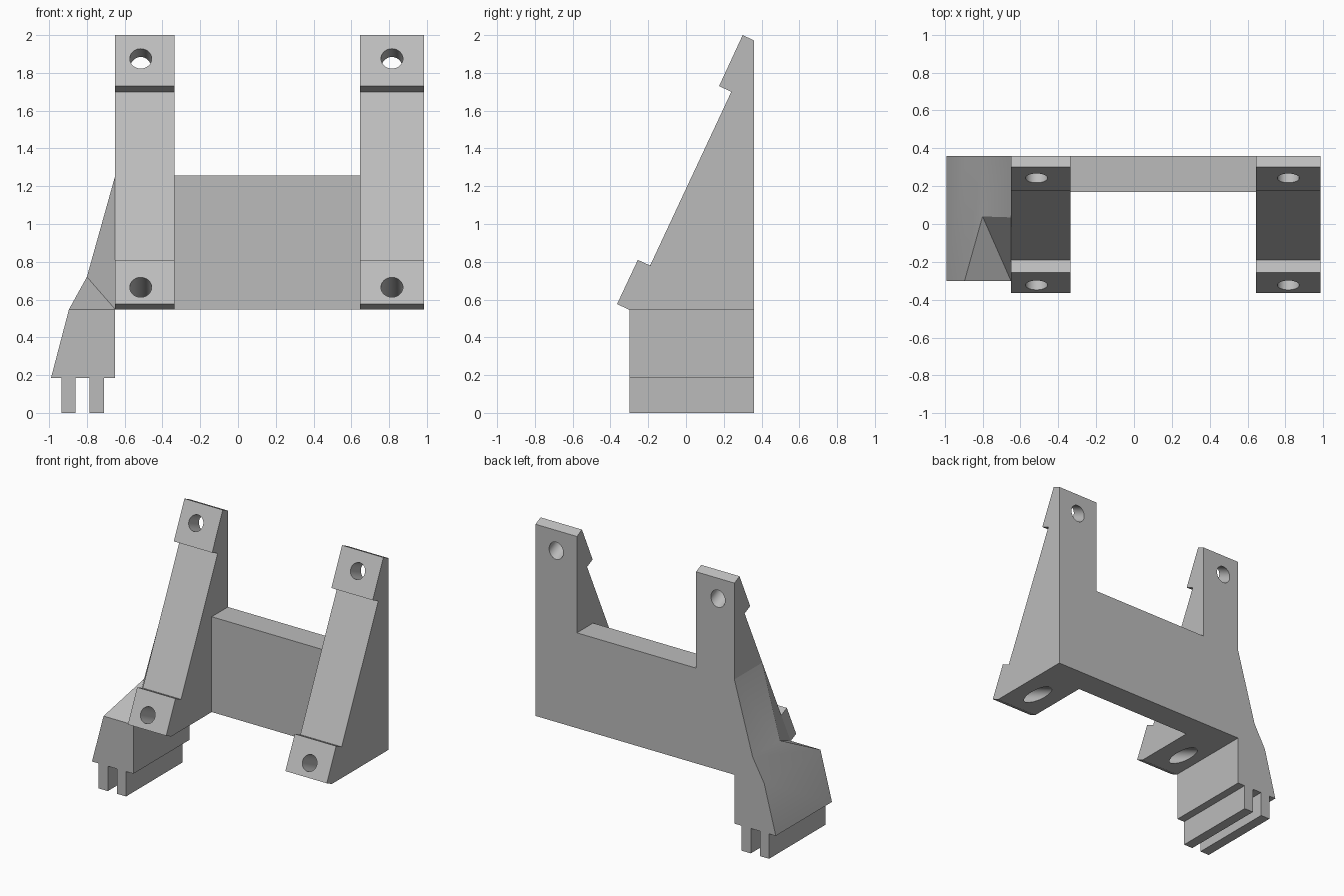
import bpy, bmesh, math

cube = bpy.data.objects.get("Cube")
if cube:
    bpy.data.objects.remove(cube, do_unlink=True)

grey = bpy.data.materials.new("plain grey")
grey.use_nodes = True
grey.diffuse_color = (0.5, 0.5, 0.5, 1)
grey.node_tree.nodes["Principled BSDF"].inputs["Base Color"].default_value = (0.5, 0.5, 0.5, 1)

BACK, CLIP_FRONT = 0.36, -0.30      # shared depth limits
BASE = 0.548                        # underside of brackets and plate
INNER_R, OUTER_R = -0.335, -0.65    # right bracket sides
INNER_L, OUTER_L = 0.645, 0.985     # left bracket sides


def make(name, verts, faces):
    """Mesh object with consistent outward normals."""
    bm = bmesh.new()
    vs = [bm.verts.new(v) for v in verts]
    for f in faces:
        bm.faces.new([vs[i] for i in f])
    bmesh.ops.recalc_face_normals(bm, faces=bm.faces)
    mesh = bpy.data.meshes.new(name)
    bm.to_mesh(mesh)
    bm.free()
    mesh.materials.append(grey)
    obj = bpy.data.objects.new(name, mesh)
    bpy.context.collection.objects.link(obj)
    return obj


def prism(name, start, end):
    """Solid between two matching outlines."""
    n = len(start)
    sides = [(i, (i + 1) % n, (i + 1) % n + n, i + n) for i in range(n)]
    return make(name, start + end, [tuple(range(n)), tuple(range(n, 2 * n))] + sides)


def box(name, x0, x1, y0, y1, z0, z1):
    ring = [(x0, y0), (x1, y0), (x1, y1), (x0, y1)]
    return prism(name, [(x, y, z0) for x, y in ring], [(x, y, z1) for x, y in ring])


def drill(obj, x, y, z, radius=0.058):
    """Bore a round hole square to the sloping front face."""
    bpy.ops.mesh.primitive_cylinder_add(vertices=40, radius=radius, depth=1.0,
                                        location=(x, y, z), rotation=(math.acos(0.424), 0, 0))
    cutter = bpy.context.object
    cutter.hide_render = True
    mod = obj.modifiers.new("hole", "BOOLEAN")
    mod.operation, mod.solver, mod.object = "DIFFERENCE", "EXACT", cutter
    graph = bpy.context.evaluated_depsgraph_get()
    mesh = bpy.data.meshes.new_from_object(obj.evaluated_get(graph))
    obj.modifiers.clear()
    obj.data = mesh
    mesh.materials.clear()
    mesh.materials.append(grey)
    for poly in mesh.polygons:
        poly.material_index = 0
    bpy.data.objects.remove(cutter, do_unlink=True)


parts = []

# Sloping brackets with raised screw pads
profile = [(BACK, BASE), (-0.305, BASE), (-0.365, 0.576), (-0.255, 0.81), (-0.19, 0.78),
           (0.24, 1.70), (0.175, 1.73), (0.30, 2.0), (BACK, 1.972)]
for name, x0, x1, hole_x in (("right_bracket", OUTER_R, INNER_R, -0.515),
                             ("left_bracket", INNER_L, OUTER_L, 0.815)):
    bracket = prism(name, [(x0, y, z) for y, z in profile], [(x1, y, z) for y, z in profile])
    drill(bracket, hole_x, 0.243, 1.875)
    drill(bracket, hole_x, -0.323, 0.665)
    parts.append(bracket)

# Back plate joining the brackets
parts.append(box("back_plate", INNER_R, INNER_L, 0.17, BACK, BASE, 1.256))

# Clip body with its gusset blending into the right bracket
corners = [
    (-0.99, CLIP_FRONT, 0.185), (OUTER_R, CLIP_FRONT, 0.185),
    (OUTER_R, BACK, 0.185), (-0.99, BACK, 0.185),
    (-0.895, CLIP_FRONT, BASE), (OUTER_R, CLIP_FRONT, BASE), (-0.895, BACK, BASE),
    (-0.80, 0.04, 0.72), (-0.80, BACK, 0.72),
    (OUTER_R, 0.035, 1.256), (OUTER_R, BACK, 1.256),
]
parts.append(make("clip_body", corners, [
    (0, 1, 2, 3), (0, 1, 5, 4), (0, 4, 6, 3), (4, 5, 7), (4, 7, 8, 6),
    (7, 9, 10, 8), (5, 9, 7), (1, 2, 10, 9, 5), (2, 3, 6, 8, 10)]))

# Two prongs under the clip
for name, x in (("outer_prong", -0.935), ("inner_prong", -0.785)):
    parts.append(box(name, x, x + 0.075, CLIP_FRONT, BACK, 0, 0.185))

# Round holes and gusset smooth, all other edges crisp
bpy.ops.object.select_all(action="DESELECT")
for obj in parts:
    obj.select_set(True)
bpy.context.view_layer.objects.active = parts[0]
bpy.ops.object.shade_smooth_by_angle(angle=math.radians(25))
